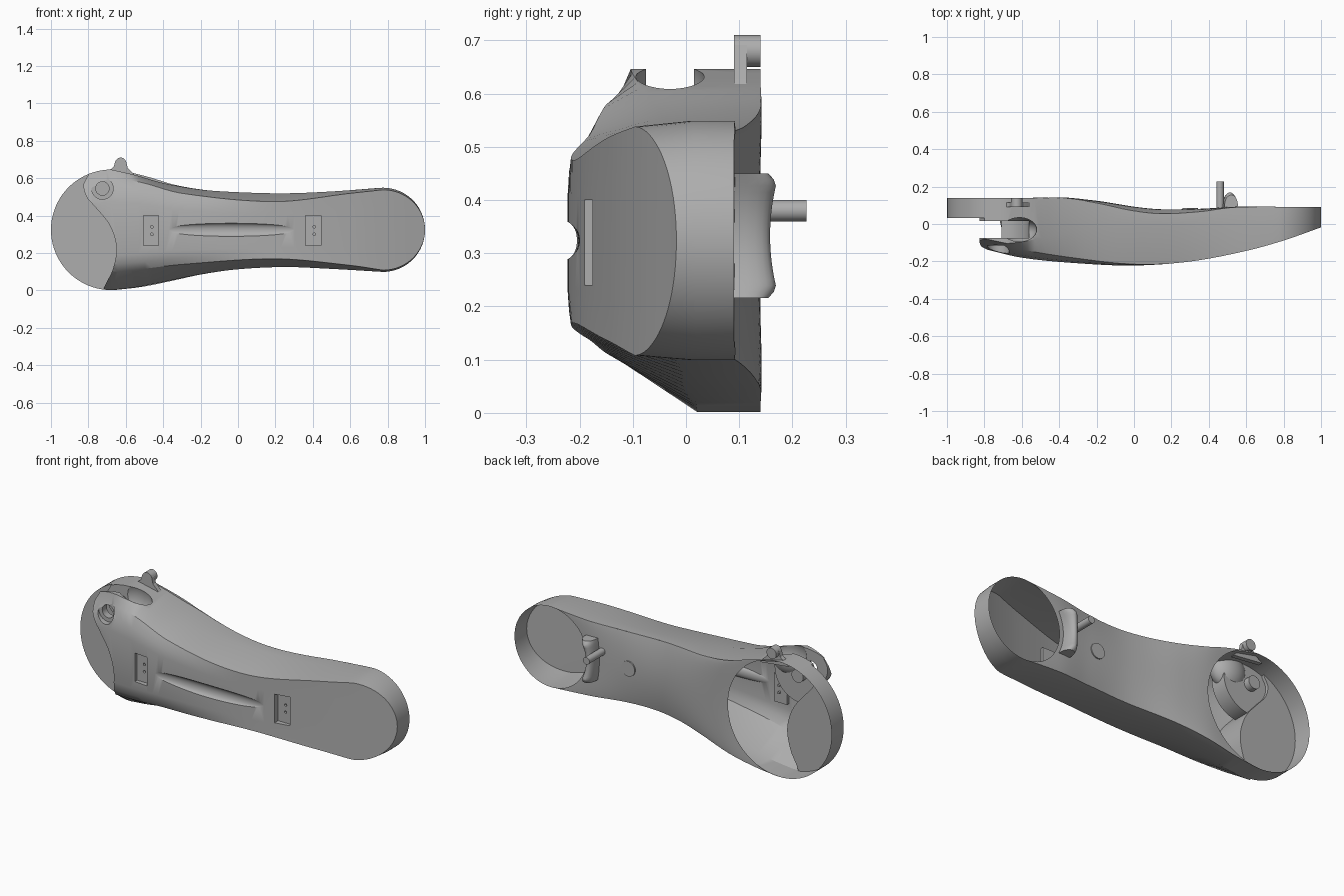
import bpy, bmesh
from math import pi, sin, cos, sqrt
from mathutils import Matrix

cube = bpy.data.objects.get("Cube")
if cube:
    bpy.data.objects.remove(cube)

grey = bpy.data.materials.new("plain grey")
grey.use_nodes = True
grey.diffuse_color = (0.42, 0.42, 0.42, 1)
grey.node_tree.nodes["Principled BSDF"].inputs["Base Color"].default_value = (0.42, 0.42, 0.42, 1)

MID = 0.324                    # height of the long axis
BIG_X, BIG_R = -0.678, 0.322   # big end
SMALL_X, SMALL_R = 0.775, 0.225  # small end


def curve(table, x):
    """Smooth curve through (x, value) pairs."""
    x = min(max(x, table[0][0]), table[-1][0])
    i = 0
    while i < len(table) - 2 and x > table[i + 1][0]:
        i += 1

    def slope(k):
        a, b = table[max(k - 1, 0)], table[min(k + 1, len(table) - 1)]
        return (b[1] - a[1]) / (b[0] - a[0])
    (x0, v0), (x1, v1) = table[i], table[i + 1]
    d = x1 - x0
    t = (x - x0) / d
    return ((2*t**3 - 3*t*t + 1) * v0 + (t**3 - 2*t*t + t) * d * slope(i)
            + (3*t*t - 2*t**3) * v1 + (t**3 - t*t) * d * slope(i + 1))


def add(name, bm):
    bmesh.ops.recalc_face_normals(bm, faces=bm.faces)
    mesh = bpy.data.meshes.new(name)
    bm.to_mesh(mesh)
    bm.free()
    mesh.materials.append(grey)
    ob = bpy.data.objects.new(name, mesh)
    bpy.context.collection.objects.link(ob)
    return ob


def loft(name, rings, closed=True, caps=True):
    bm = bmesh.new()
    rows = [[bm.verts.new(p) for p in r] for r in rings]
    n = len(rows[0])
    for a, b in zip(rows, rows[1:]):
        for i in range(n if closed else n - 1):
            j = (i + 1) % n
            bm.faces.new((a[i], a[j], b[j], b[i]))
    if caps:
        bm.faces.new(rows[0])
        bm.faces.new(rows[-1])
    bmesh.ops.remove_doubles(bm, verts=bm.verts, dist=0.0005)
    bmesh.ops.dissolve_degenerate(bm, edges=bm.edges, dist=0.0001)
    return add(name, bm)


def prism(name, outline, y0, y1):
    return loft(name, [[(x, y, z) for x, z in outline] for y in (y0, y1)])


def rod(name, x, z, r, y0, y1, n=32):
    return prism(name, [(x + r*cos(2*pi*k/n), z + r*sin(2*pi*k/n)) for k in range(n)], y0, y1)


def box(name, x0, x1, y0, y1, z0, z1):
    return prism(name, [(x0, z0), (x1, z0), (x1, z1), (x0, z1)], y0, y1)


# Body shape along x
TOP = [(BIG_X, .322), (-.55, .293), (-.4, .25), (-.2, .215), (0, .201),
       (.25, .195), (.5, .205), (SMALL_X, SMALL_R)]
BOTTOM = [(BIG_X, .322), (-.55, .308), (-.4, .279), (-.2, .238), (0, .211),
          (.25, .199), (.5, .209), (SMALL_X, SMALL_R)]
CREASE_TOP = [(BIG_X, .27), (-.53, .256), (-.3, .195), (.2, .151), (.6, .195), (SMALL_X, .214)]
CREASE_BOTTOM = [(BIG_X, .228), (-.53, .212), (-.3, .185), (.2, .155), (.6, .19), (SMALL_X, .216)]
CREASE_BACK = [(-1, .03), (-.66, .045), (-.53, .04), (-.3, .026), (0, .007), (.2, 0), (1, 0)]
FRONT = [(-1, -.1), (-.82, -.13), (-.6, -.18), (-.3, -.21), (0, -.222),
         (.3, -.2), (.6, -.143), (.8, -.088), (1, -.018)]
BACK = [(-1, .14), (-.5, .14), (-.36, .138), (-.2, .112), (0, .07), (.15, .055),
        (.35, .066), (.55, .09), (1, .09)]
SHOULDER_TOP = [(-1, -.06), (-.7, -.105), (-.3, -.04), (.2, -.01), (1, .02)]
SHOULDER_BOTTOM = [(-1, .02), (-.6, .02), (.2, 0), (1, .02)]


def half(table, x):
    """Half height: the table along the middle, round at both ends."""
    v = curve(table, x)
    if x < BIG_X:
        v *= sqrt(max(0, 1 - ((x - BIG_X) / (1 + BIG_X))**2))
    if x > SMALL_X:
        v *= sqrt(max(0, 1 - ((x - SMALL_X) / (1 - SMALL_X))**2))
    return v


stations = [BIG_X - (1 + BIG_X) * cos(pi/2 * k/20) for k in range(20)]
stations += [BIG_X + (SMALL_X - BIG_X) * k/40 for k in range(40)]
stations += [SMALL_X + (1 - SMALL_X) * sin(pi/2 * k/20) for k in range(21)]
sections = []
for x in stations:
    f, b = curve(FRONT, x), curve(BACK, x)
    c = f + curve(CREASE_BACK, x)
    st = max(curve(SHOULDER_TOP, x), c + .015)
    sb = max(curve(SHOULDER_BOTTOM, x), c + .015)
    t, u = half(TOP, x), half(BOTTOM, x)
    ct, cb = half(CREASE_TOP, x), half(CREASE_BOTTOM, x)
    bow = (c - f) * .3
    sections.append([(x, b, MID + t), (x, st, MID + t), (x, c, MID + ct),
                     (x, f + bow, MID + ct * .8), (x, f, MID + ct * .55),
                     (x, f, MID - cb * .6), (x, f + bow, MID - cb * .82),
                     (x, c, MID - cb), (x, sb, MID - u), (x, b, MID - u)])
body = loft("body_shell", sections, caps=False)

# Cutters: stepped big end, link pocket, pivot bore
STEP = [(-.05, -.73), (.02, -.714), (.11, -.67), (.23, -.65), (.35, -.687),
        (.45, -.767), (.5, -.81), (.567, -.826), (.62, -.8), (.75, -.78)]
step = [(curve(STEP, z), z) for z in [-.05 + .8 * k/40 for k in range(41)]]
PX, PZ = -.725, .545
cutters = [prism("step_cutter", step + [(-1.2, .75), (-1.2, -.05)], -.5, .032),
           rod("pocket_cutter", PX, PZ, .165, -.075, .015, 48),
           rod("counterbore_cutter", PX, PZ, .058, -.5, -.115),
           rod("bore_cutter", PX, PZ, .036, -.5, .05)]
bm = bmesh.new()
bmesh.ops.create_uvsphere(bm, u_segments=32, v_segments=24, radius=1,
                          matrix=Matrix.Translation((-.62, -.03, .6))
                          @ Matrix.Diagonal((.1, .068, .1, 1)))
cutters.append(add("pocket_mouth_cutter", bm))

# Cutters: windows with screw holes, and the long grip groove
for x0, x1, floor in ((-.505, -.425, -.172), (.36, .445, -.16)):
    cutters.append(box("window_cutter", x0, x1, -.4, floor, .24, .4))
    for z in (.3, .34):
        cutters.append(rod("screw_cutter", (x0 + x1)/2 + .005, z, .007, -.3, floor + .012, 12))
groove = []
for k in range(25):
    s = -cos(pi * (k + .5) / 25)
    x = -.035 + .365 * s
    f, d, w = curve(FRONT, x), .024 * (1 - s*s), .036 * sqrt(1 - s*s)
    groove.append([(x, f - .004 + d * sin(2*pi*j/24), MID + w * cos(2*pi*j/24)) for j in range(24)])
cutters.append(loft("groove_cutter", groove))

for c in cutters:
    c.hide_render = True
    mod = body.modifiers.new("cut", "BOOLEAN")
    mod.operation, mod.solver, mod.object = "DIFFERENCE", "EXACT", c
bpy.context.view_layer.update()
cut_mesh = bpy.data.meshes.new_from_object(body.evaluated_get(bpy.context.evaluated_depsgraph_get()))
body.modifiers.clear()
body.data = cut_mesh
for c in cutters:
    bpy.data.objects.remove(c)

# Open the back of the shell
bm = bmesh.new()
bm.from_mesh(body.data)
rear = [f for f in bm.faces if f.normal.y > .5 and f.calc_center_median().y > .052]
bmesh.ops.delete(bm, geom=rear, context="FACES")
bm.to_mesh(body.data)
bm.free()

# Back panel between the two round openings
rows = []
for k in range(33):
    t = -pi/2 + pi * k/32
    xl, xr = BIG_X + BIG_R * cos(t), SMALL_X - SMALL_R * cos(t)
    row = []
    for i in range(33):
        u = i/32
        x, edge = xl + (xr - xl) * u, BIG_X + (SMALL_X - BIG_X) * u
        h = half(TOP if t > 0 else BOTTOM, edge)
        row.append((x, curve(BACK, x) + .024 * sin(pi*u) * cos(t)**2, MID + h * sin(t)))
    rows.append(row)
panel = loft("back_panel", rows, closed=False, caps=False)

# Ear with knob on top of the big end
ear = prism("ear_plate", [(-.72, .62), (-.69, .64), (-.665, .66), (-.656, .69), (-.64, .705),
                          (-.613, .705), (-.598, .69), (-.59, .655), (-.565, .63), (-.54, .6)], .09, .115)
knob = rod("ear_knob", -.627, .68, .03, .09, .14)

# Waisted rest with rounded ends, pin and button on the back
rings = []
for k in range(21):
    d = k/10 - 1
    top = .158 + .017 * d*d - .02 * max(0, abs(d) - .85) / .15
    w = .026 + .01 * d*d
    rings.append([(.5 + .02*d*d + w * cos(pi * j/12), .075 + (top - .075) * max(0, sin(pi * j/12))**.6,
                   .333 + d * .117) for j in range(13)])
rest = loft("waisted_rest", rings)
pin = rod("pin", .46, .38, .02, .06, .226)
button = rod("button", .3, .325, .042, .07, .086)

# Smooth shading with sharp creases kept
bpy.ops.object.select_all(action="DESELECT")
for ob in (body, panel, ear, knob, rest, pin, button):
    ob.select_set(True)
bpy.context.view_layer.objects.active = body
bpy.ops.object.shade_smooth_by_angle(angle=.5)
